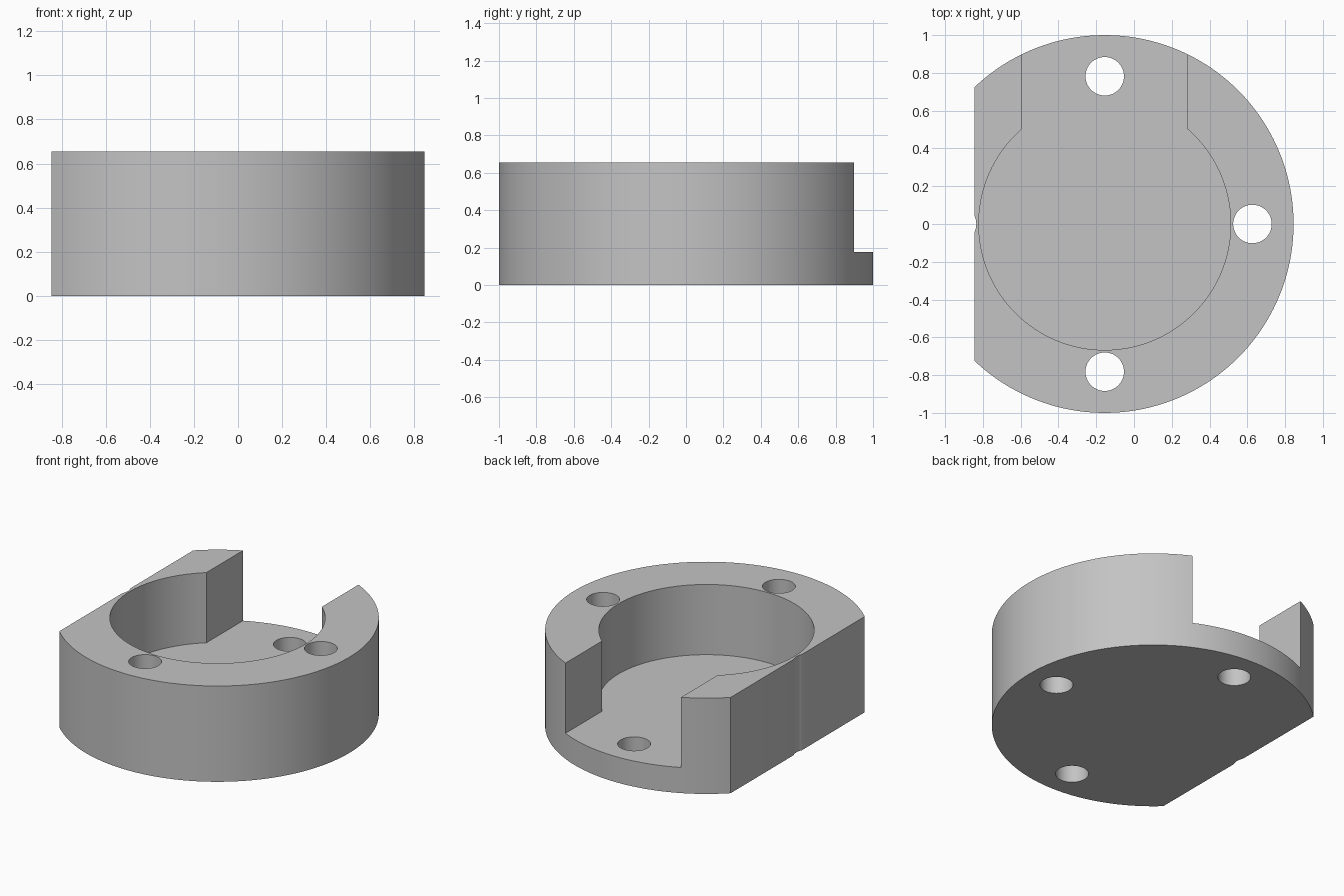
import bpy
import bmesh
from math import sin, cos, asin, acos, pi, radians

cube = bpy.data.objects.get("Cube")
if cube:
    bpy.data.objects.remove(cube, do_unlink=True)

CX = -0.155            # axis of the round body
HEIGHT = 0.655
FLOOR = 0.175          # pocket floor height
FLAT_X = -0.845        # flat side
POCKET_R = 0.667
SLOT_HALF = 0.437
BOLT_R, HOLE_R = 0.782, 0.102

grey = bpy.data.materials.new("plain grey")
grey.use_nodes = True
colour = (0.55, 0.55, 0.55, 1)
grey.diffuse_color = colour
grey.node_tree.nodes["Principled BSDF"].inputs["Base Color"].default_value = colour


def arc(x, y, r, start, end, steps):
    """Points along an arc, both ends included."""
    angles = [start + (end - start) * i / steps for i in range(steps + 1)]
    return [(x + r * cos(a), y + r * sin(a)) for a in angles]


def prism(name, outline, low, high):
    """Closed solid from an anticlockwise outline."""
    bm = bmesh.new()
    base = bm.faces.new([bm.verts.new((x, y, low)) for x, y in outline])
    top = bmesh.ops.extrude_face_region(bm, geom=[base])["geom"]
    for v in top:
        if isinstance(v, bmesh.types.BMVert):
            v.co.z = high
    bmesh.ops.recalc_face_normals(bm, faces=bm.faces)
    mesh = bpy.data.meshes.new(name)
    bm.to_mesh(mesh)
    bm.free()
    mesh.materials.append(grey)
    obj = bpy.data.objects.new(name, mesh)
    bpy.context.collection.objects.link(obj)
    return obj


# Round body with one flat side
flat = acos(FLAT_X - CX)
body = prism("housing_body", arc(CX, 0, 1, -flat, flat, 120), 0, HEIGHT)

# Round pocket that opens through a slot at the back
mouth = asin(SLOT_HALF / POCKET_R)
pocket_outline = arc(CX, 0, POCKET_R, pi / 2 + mouth, 5 * pi / 2 - mouth, 100)
pocket_outline += [(CX + SLOT_HALF, 1.2), (CX - SLOT_HALF, 1.2)]
cutters = [prism("pocket_cutter", pocket_outline, FLOOR, HEIGHT + 0.2)]

# Four bolt holes; the one on the flat side only leaves a shallow groove
for i in range(4):
    a = i * pi / 2
    circle = arc(CX + BOLT_R * cos(a), BOLT_R * sin(a), HOLE_R, 0, 2 * pi, 48)[:-1]
    cutters.append(prism("hole_cutter", circle, -0.2, HEIGHT + 0.2))

bpy.ops.object.select_all(action="DESELECT")
bpy.context.view_layer.objects.active = body
body.select_set(True)
for cutter in cutters:
    cutter.hide_render = True
    cut = body.modifiers.new("cut", "BOOLEAN")
    cut.operation = "DIFFERENCE"
    cut.solver = "EXACT"
    cut.object = cutter
    bpy.ops.object.modifier_apply(modifier=cut.name)
    bpy.data.objects.remove(cutter, do_unlink=True)

bpy.ops.object.shade_smooth_by_angle(angle=radians(30))
